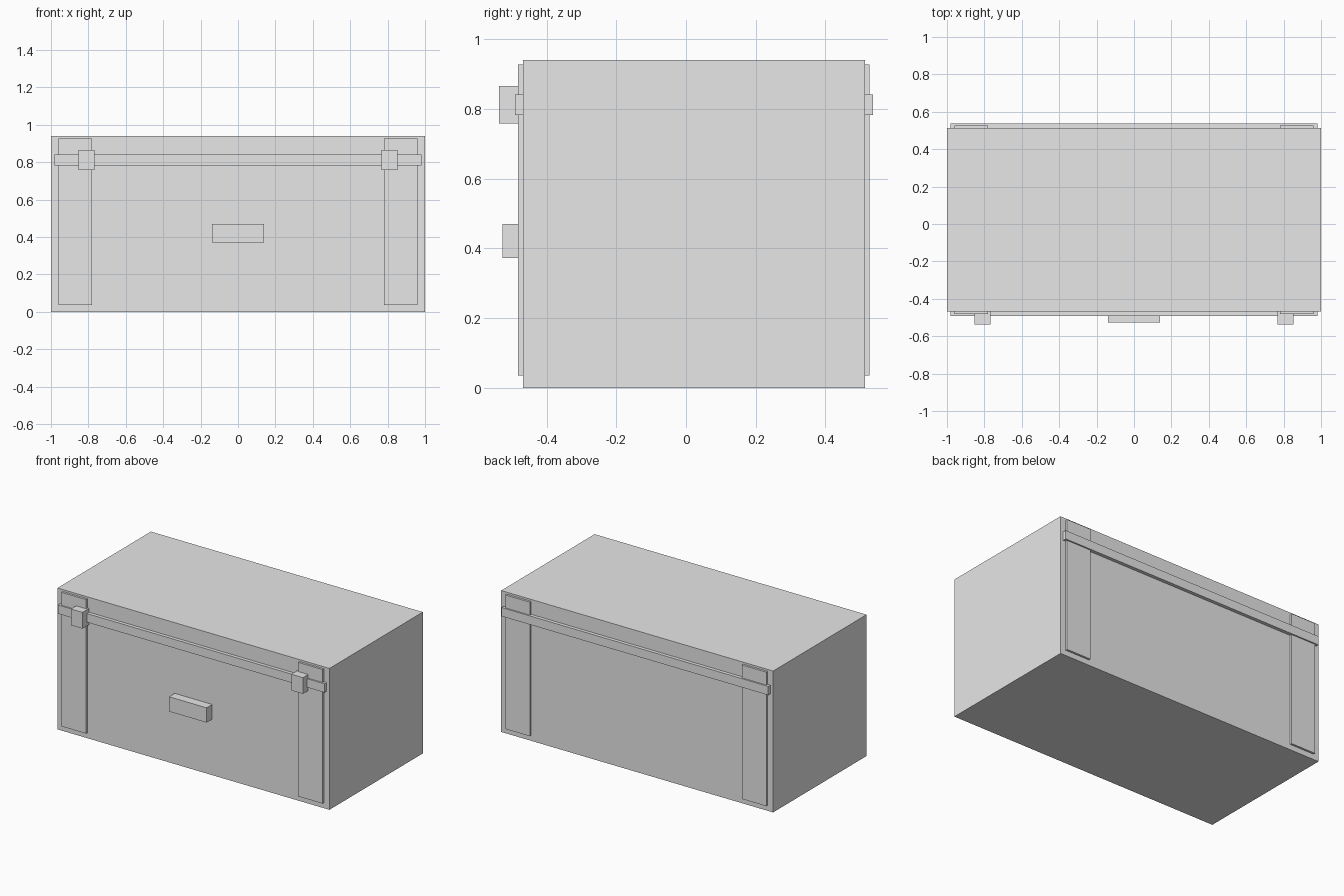
import bpy
import bmesh

default = bpy.data.objects.get("Cube")
if default:
    bpy.data.objects.remove(default, do_unlink=True)

# Single plain grey material
GREY = (0.8, 0.8, 0.8, 1.0)
grey = bpy.data.materials.new("plain grey")
grey.use_nodes = True
grey.diffuse_color = GREY
grey.node_tree.nodes["Principled BSDF"].inputs["Base Color"].default_value = GREY

FRONT, BACK = -0.468, 0.513   # faces of the main box
EMBED = 0.01                  # how far fittings sink into the box


def box(name, x, y, z):
    """Axis-aligned box from (min, max) pairs."""
    bm = bmesh.new()
    bmesh.ops.create_cube(bm, size=1)
    for v in bm.verts:
        v.co = [lo if c < 0 else hi for c, (lo, hi) in zip(v.co, (x, y, z))]
    mesh = bpy.data.meshes.new(name)
    bm.to_mesh(mesh)
    bm.free()
    mesh.materials.append(grey)
    obj = bpy.data.objects.new(name, mesh)
    bpy.context.scene.collection.objects.link(obj)
    return obj


def fitting(name, side, x, z, depth):
    """Box standing out from the front or back face."""
    if side == "front":
        y = (FRONT - depth, FRONT + EMBED)
    else:
        y = (BACK - EMBED, BACK + depth)
    return box(f"{side}_{name}", x, y, z)


def pair(name, side, x, z, depth):
    """The same fitting on the left and the right."""
    fitting(f"{name}_left", side, x, z, depth)
    fitting(f"{name}_right", side, (-x[1], -x[0]), z, depth)


# Main box
box("chest_body", (-1, 1), (FRONT, BACK), (0, 0.94))

# Upright straps and the horizontal lid band, front and back
for side in ("front", "back"):
    pair("strap", side, (0.78, 0.96), (0.036, 0.927), 0.014)
    fitting("lid_band", side, (-0.98, 0.98), (0.783, 0.841), 0.023)

# Latches and handle
pair("latch", "front", (0.768, 0.853), (0.758, 0.866), 0.069)
fitting("handle", "front", (-0.138, 0.138), (0.372, 0.47), 0.059)
